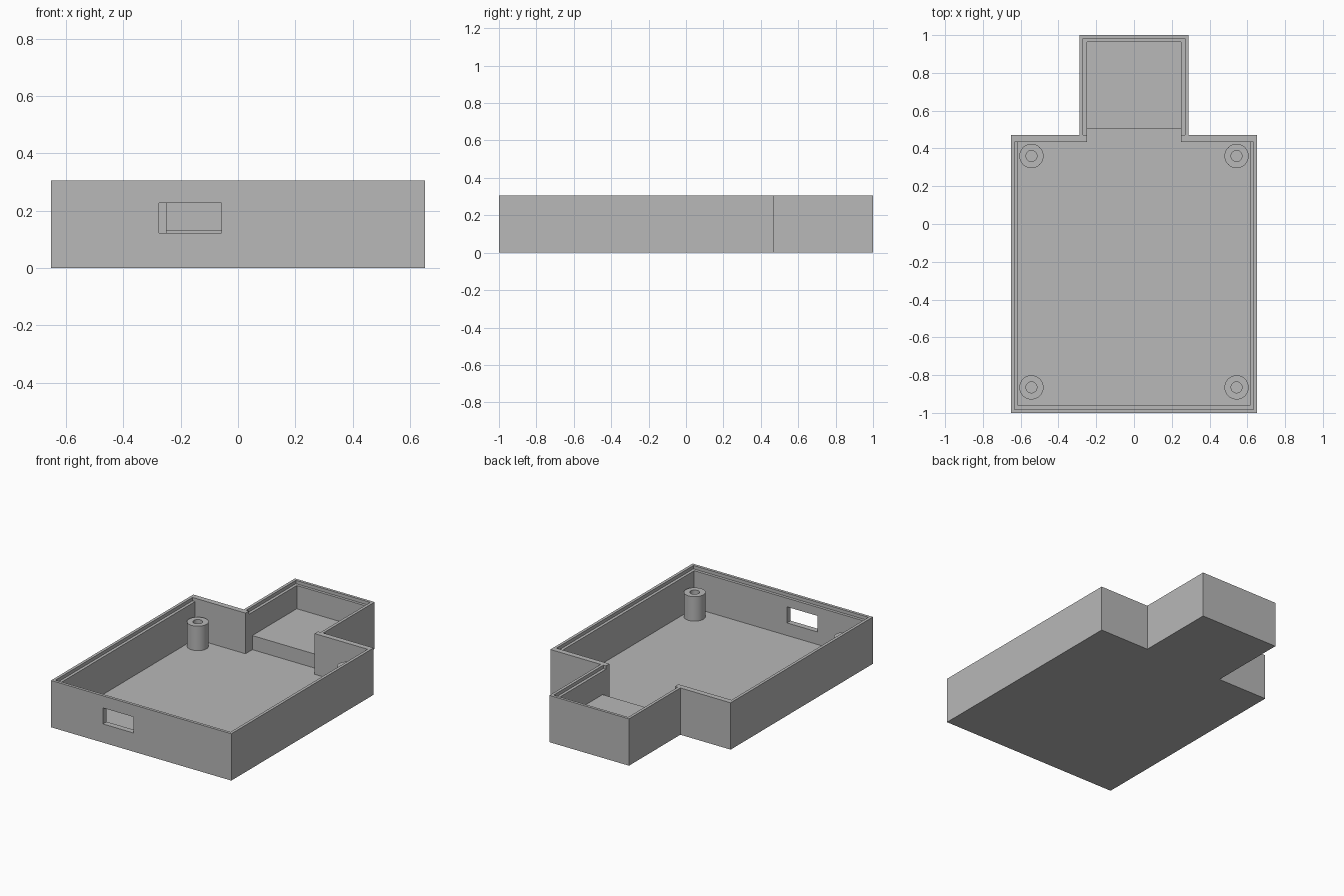
import bpy, bmesh, math

cube = bpy.data.objects.get("Cube")
if cube:
    bpy.data.objects.remove(cube, do_unlink=True)

HEIGHT, FLOOR, DECK, POST_TOP = 0.306, 0.04, 0.132, 0.2
LIP_Z = HEIGHT - 0.022

grey = bpy.data.materials.new("plain grey")
grey.use_nodes = True
colour = (0.48, 0.48, 0.48, 1)
grey.diffuse_color = colour
grey.node_tree.nodes["Principled BSDF"].inputs["Base Color"].default_value = colour


def make_object(name, bm):
    bmesh.ops.recalc_face_normals(bm, faces=bm.faces[:])
    mesh = bpy.data.meshes.new(name)
    bm.to_mesh(mesh)
    bm.free()
    mesh.materials.append(grey)
    obj = bpy.data.objects.new(name, mesh)
    bpy.context.collection.objects.link(obj)
    return obj


def prism(name, outline, z0, z1):
    """Extrude a closed outline upward."""
    bm = bmesh.new()
    face = bm.faces.new([bm.verts.new((x, y, z0)) for x, y in outline])
    top = bmesh.ops.extrude_face_region(bm, geom=[face])["geom"]
    verts = [v for v in top if isinstance(v, bmesh.types.BMVert)]
    bmesh.ops.translate(bm, verts=verts, vec=(0, 0, z1 - z0))
    return make_object(name, bm)


def mirrored(half):
    """Complete a right-hand outline with its mirror image."""
    return half + [(-x, y) for x, y in reversed(half)]


def rectangle(x0, x1, y0, y1):
    return [(x0, y0), (x1, y0), (x1, y1), (x0, y1)]


def cut(target, cutter):
    cutter.hide_render = True
    mod = target.modifiers.new("cut", "BOOLEAN")
    mod.operation, mod.solver, mod.object = "DIFFERENCE", "EXACT", cutter
    bpy.context.view_layer.objects.active = target
    bpy.ops.object.modifier_apply(modifier=mod.name)
    bpy.data.objects.remove(cutter, do_unlink=True)


# Tray shell with a narrower bay at the back
shell = prism("tray_shell", mirrored(
    [(0.652, -1), (0.652, 0.47), (0.288, 0.47), (0.288, 1)]), 0, HEIGHT)

# Main cavity
cut(shell, prism("cavity_cutter", mirrored(
    [(0.614, -0.962), (0.614, 0.434), (0.25, 0.434), (0.25, 0.964)]), FLOOR, HEIGHT + 0.1))

# Stepped lip for a lid; the shoulders keep their full thickness
cut(shell, prism("lip_cutter", mirrored(
    [(0.633, -0.981), (0.633, 0.434), (0.25, 0.434), (0.25, 0.47),
     (0.269, 0.47), (0.269, 0.982)]), LIP_Z, HEIGHT + 0.1))

# Connector opening in the front wall
cut(shell, prism("opening_cutter", rectangle(-0.276, -0.057, -1.1, -0.9), 0.122, 0.227))

# Raised deck in the back bay, seated into the walls
prism("raised_deck", rectangle(-0.26, 0.26, 0.505, 0.975), FLOOR / 2, DECK)


def screw_post(name, x, y):
    """Hollow round post, turned from its wall section."""
    bm = bmesh.new()
    section = [(0.029, FLOOR), (0.029, POST_TOP), (0.064, POST_TOP), (0.064, FLOOR)]
    verts = [bm.verts.new((r, 0, z)) for r, z in section]
    edges = [bm.edges.new((verts[i], verts[(i + 1) % 4])) for i in range(4)]
    bmesh.ops.spin(bm, geom=verts + edges, cent=(0, 0, 0), axis=(0, 0, 1),
                   angle=math.tau, steps=48, use_merge=True)
    bmesh.ops.remove_doubles(bm, verts=bm.verts[:], dist=0.0001)
    post = make_object(name, bm)
    post.location = (x, y, 0)
    bpy.ops.object.select_all(action="DESELECT")
    post.select_set(True)
    bpy.context.view_layer.objects.active = post
    bpy.ops.object.shade_smooth_by_angle(angle=math.radians(30))


# Four screw posts near the corners
for side, x in (("left", 0.543), ("right", -0.543)):
    for end, y in (("front", -0.865), ("back", 0.36)):
        screw_post(f"screw_post_{end}_{side}", x, y)
